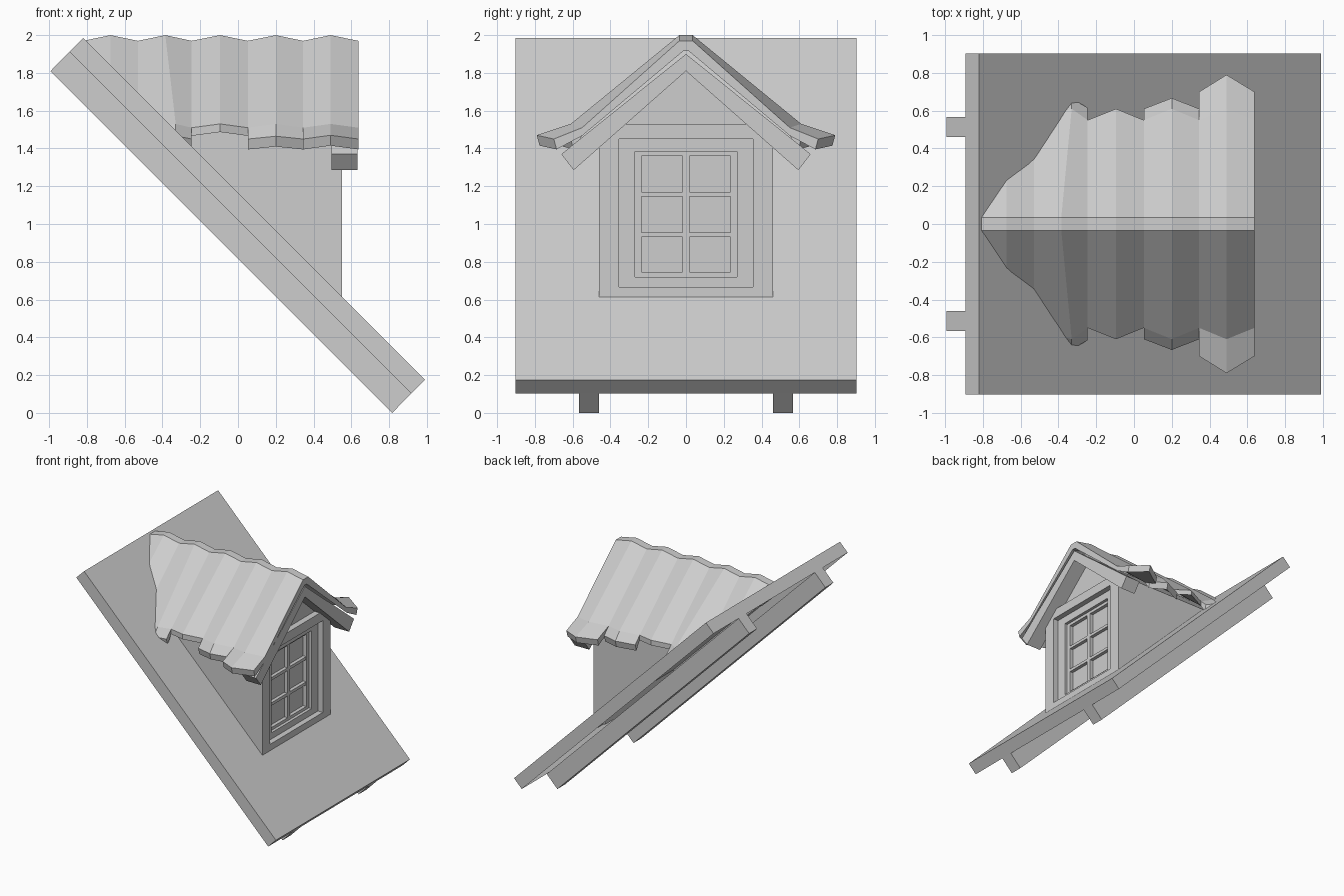
import bpy, bmesh
from mathutils import Vector

cube = bpy.data.objects.get("Cube")
if cube:
    bpy.data.objects.remove(cube, do_unlink=True)

GREY = (0.61, 0.61, 0.61, 1.0)
mat = bpy.data.materials.new("plain_grey")
mat.use_nodes = True
mat.diffuse_color = GREY
mat.node_tree.nodes["Principled BSDF"].inputs["Base Color"].default_value = GREY
SLOPE = Vector((1, 0, 1)).normalized()


def finish(name, bm, clip=None):
    """Turn a bmesh into an object, optionally cut off along the slope at x + z = clip."""
    if clip:
        bmesh.ops.bisect_plane(bm, geom=bm.verts[:] + bm.edges[:] + bm.faces[:],
                               plane_co=(0, 0, clip), plane_no=SLOPE, clear_inner=True)
    bmesh.ops.recalc_face_normals(bm, faces=bm.faces[:])
    mesh = bpy.data.meshes.new(name)
    bm.to_mesh(mesh)
    bm.free()
    mesh.materials.append(mat)
    obj = bpy.data.objects.new(name, mesh)
    bpy.context.scene.collection.objects.link(obj)


def loft(bm, rings):
    """Join closed rings of points and cap both ends."""
    rows = [[bm.verts.new(p) for p in ring] for ring in rings]
    n = len(rows[0])
    for a, b in zip(rows, rows[1:]):
        for i in range(n):
            j = (i + 1) % n
            bm.faces.new((a[i], a[j], b[j], b[i]))
    bm.faces.new(rows[0])
    bm.faces.new(rows[-1])


def prism_x(name, yz, x0, x1, clip=None):
    bm = bmesh.new()
    loft(bm, [[(x, y, z) for y, z in yz] for x in (x0, x1)])
    finish(name, bm, clip)


def prism_y(name, xz, y0, y1, open_below=False):
    bm = bmesh.new()
    loft(bm, [[(x, y, z) for x, z in xz] for y in (y0, y1)])
    if open_below:
        bmesh.ops.recalc_face_normals(bm, faces=bm.faces[:])
        below = [f for f in bm.faces if f.normal.dot(SLOPE) < -.9]
        bmesh.ops.delete(bm, geom=below, context='FACES_ONLY')
    finish(name, bm)


def rect(y0, y1, z0, z1):
    return [(y0, z0), (y1, z0), (y1, z1), (y0, z1)]


def ring_frame(name, outer, inner, x0, x1):
    """Rectangular frame; outer and inner are (half width, bottom, top)."""
    (ow, ob, ot), (iw, ib, it) = outer, inner
    bm = bmesh.new()
    loops = []
    for x in (x0, x1):
        loops.append([[bm.verts.new((x, y, z)) for y, z in rect(-w, w, b, t)]
                      for w, b, t in ((ow, ob, ot), (iw, ib, it))])
    (bo, bi), (fo, fi) = loops
    for i in range(4):
        j = (i + 1) % 4
        for a, b in ((bo, bi), (fo, fi), (bo, fo), (bi, fi)):
            bm.faces.new((a[i], a[j], b[j], b[i]))
    finish(name, bm)


# Sloping roof panel, open underneath, and the two rafters below it
prism_y("roof_panel", [(-.82, 1.985), (.99, .175), (.917, .102), (-.893, 1.912)],
        -.903, .903, open_below=True)
for side, name in ((-1, "right_rafter"), (1, "left_rafter")):
    prism_y(name, [(-.893, 1.912), (.917, .102), (.817, 0), (-.993, 1.81)],
            side * .46, side * .567)

# Dormer body, recessed gable
prism_x("dormer_body", [(-.46, .5), (.46, .5), (.46, 1.51), (0, 1.89), (-.46, 1.51)],
        -.9, .45, clip=1.12)
prism_x("gable_panel", [(-.42, 1.5), (.42, 1.5), (.42, 1.53), (0, 1.87), (-.42, 1.53)], .44, .5)

# Window surround, frame, sash and glazing bars
surround, opening, sash = (.46, .61, 1.53), (.355, .667, 1.45), (.27, .72, 1.385)
ring_frame("window_surround", surround, opening, .44, .552)
ring_frame("window_frame", opening, sash, .44, .505)
ring_frame("window_sash", sash, (.235, .745, 1.36), .44, .48)
prism_x("upright_glazing_bar", rect(-.018, .018, .74, 1.365), .44, .48)
for i, z in enumerate((.93, 1.145)):
    prism_x(f"cross_glazing_bar_{i + 1}", rect(-.24, .24, z, z + .025), .44, .479)

# Pair of sloping gable beams under the roof front
prism_x("gable_beams", [(0, 1.9), (.66, 1.37), (.595, 1.285), (0, 1.81),
                        (-.595, 1.285), (-.66, 1.37)], .495, .632)


# Corrugated dormer roof: one folded sheet, alternating valleys and peaks
VALLEY, PEAK = (.55, 1.51), (.61, 1.53)
# Each station is (x at the ridge, x at the eave, is a peak)
ridge_x = [-.82, -.675, -.53, -.385, -.245, -.095, .052, .2, .345, .49, .638]
stations = [(x, -.33 if i == 3 else x, i % 2 == 1) for i, x in enumerate(ridge_x)]


def under(bend):
    return bend[0], bend[1] - .043


bm = bmesh.new()
rings = []
for x, eave_x, peak in stations:
    ridge, bend = (2.0, PEAK) if peak else (1.97, VALLEY)
    half = [(x, .035, ridge), (eave_x, *bend), (eave_x, *under(bend)), (x, .015, ridge - .055)]
    rings.append(half + [(px, -y, z) for px, y, z in half[::-1]])
loft(bm, rings)
finish("dormer_roof", bm, clip=1.12)

# Flatter eave flaps of uneven length: first station, valley end, peak end
flaps = {"rear": (2, (.615, 1.45), (.665, 1.467)),
         "middle": (6, (.61, 1.45), (.667, 1.465)),
         "front": (8, (.70, 1.45), (.79, 1.47))}
for name, (first, valley_end, peak_end) in flaps.items():
    for side, label in ((-1, "right"), (1, "left")):
        bm = bmesh.new()
        rings = []
        for _, x, peak in stations[first:first + 3]:
            bend, end = (PEAK, peak_end) if peak else (VALLEY, valley_end)
            section = [bend, end, (end[0] - .015, end[1] - .055), under(bend)]
            rings.append([(x, side * y, z) for y, z in section])
        loft(bm, rings)
        finish(f"{label}_{name}_eave_flap", bm, clip=1.12)
